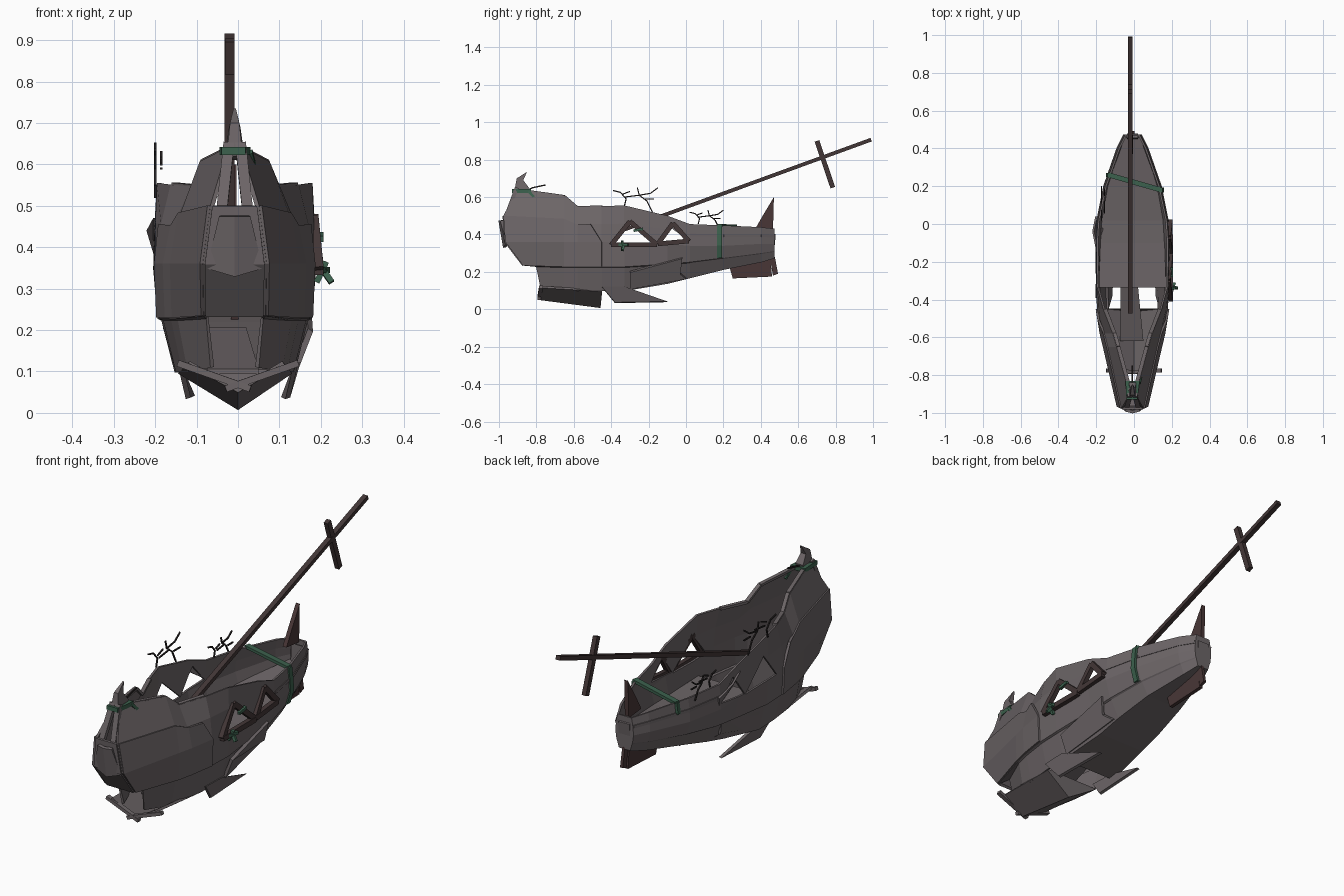
import bpy, bmesh
from mathutils import Vector as V

if "Cube" in bpy.data.objects:
    bpy.data.objects.remove(bpy.data.objects["Cube"])


def mat(name, r, g, b):
    m = bpy.data.materials.new(name)
    m.diffuse_color = (r, g, b, 1)
    m.use_nodes = True
    m.node_tree.nodes["Principled BSDF"].inputs["Base Color"].default_value = m.diffuse_color
    return m


GREY = mat("weathered_grey", .15, .13, .135)
BROWN = mat("dark_brown_wood", .055, .037, .037)
RED = mat("rudder_red_brown", .065, .037, .037)
GREEN = mat("green_cloth", .045, .12, .075)
TWIG = mat("black_twig", .022, .018, .018)


def finish(name, bm, m=None, solid=0):
    bmesh.ops.recalc_face_normals(bm, faces=bm.faces)
    me = bpy.data.meshes.new(name)
    bm.to_mesh(me)
    bm.free()
    ob = bpy.data.objects.new(name, me)
    bpy.context.collection.objects.link(ob)
    if m:
        me.materials.append(m)
    if solid:
        md = ob.modifiers.new("thickness", 'SOLIDIFY')
        md.thickness, md.offset = solid, 0
    return ob


def add_prism(bm, pts, d):
    """Closed prism from polygon pts swept by d, centred on the polygon."""
    d = V(d)
    a = [bm.verts.new(V(p) - d / 2) for p in pts]
    b = [bm.verts.new(V(p) + d / 2) for p in pts]
    bm.faces.new(a)
    bm.faces.new(b[::-1])
    for i in range(len(a)):
        j = (i + 1) % len(a)
        bm.faces.new((a[i], a[j], b[j], b[i]))


def add_beam(bm, p, q, w, h=None):
    p, q, h = V(p), V(q), h or w
    t = (q - p).normalized()
    side = t.cross(V((1, 0, 0)) if abs(t.x) < .8 else V((0, 0, 1))).normalized()
    up = side.cross(t)
    ring = [side * a * h / 2 + up * b * w / 2 for a, b in ((-1, -1), (1, -1), (1, 1), (-1, 1))]
    add_prism(bm, [(p + q) / 2 + r for r in ring], q - p)


def plate(name, yz, x, th, m):
    bm = bmesh.new()
    add_prism(bm, [(x, y, z) for y, z in yz], (th, 0, 0))
    return finish(name, bm, m)


def beams(name, paths, w, m, h=None):
    bm = bmesh.new()
    for path in paths:
        for p, q in zip(path, path[1:]):
            add_beam(bm, p, q, w, h)
    return finish(name, bm, m)


def loft(bm, rings, skip=()):
    vs = [[bm.verts.new(p) for p in r] for r in rings]
    for i in range(len(vs) - 1):
        for j in range(len(vs[0]) - 1):
            if (i, j) not in skip:
                bm.faces.new((vs[i][j], vs[i + 1][j], vs[i + 1][j + 1], vs[i][j + 1]))
    return vs


# Hull stations: y, rim x, rim z, belly x, belly z, bottom z
CX = -.008
ST = [(-.90, .012, .64, .072, .36, .11), (-.65, .08, .605, .145, .36, .1),
      (-.58, .10, .545, .162, .36, .1), (-.45, .15, .55, .183, .36, .10),
      (-.33, .183, .555, .188, .36, .10), (-.1, .186, .5, .192, .35, .14),
      (.02, .178, .455, .185, .34, .17), (.2, .14, .448, .15, .34, .215),
      (.4, .07, .438, .08, .35, .255), (.47, .035, .43, .045, .35, .275)]
RAKE = (0, -.075, -.065, .03, .1, .125)


def half(st, s=1, out=0):
    y, gx, gz, mx, mz, kz = st
    rake = RAKE if st is ST[0] else (0,) * 6
    c, k = (.97, .75) if y < -.3 else (.88, .62)
    cz = (mz + kz) / 2
    prof = ((gx, gz), (.3 * gx + .7 * mx, (gz + mz) / 2), (mx, mz),
            (c * mx, cz), (c * mx * .95, cz - .004), (k * mx, kz))
    return [V((CX + s * (x + out), y + r, z)) for (x, z), r in zip(prof, rake)]


def station(y):
    for a, b in zip(ST, ST[1:]):
        if a[0] <= y <= b[0]:
            t = (y - a[0]) / (b[0] - a[0])
            return tuple(p + (q - p) * t for p, q in zip(a, b))


# Main hull shell, stepped at the waist, bottom missing under the bow
bm = bmesh.new()
vs = loft(bm, [half(s) + half(s, -1)[::-1] for s in ST], skip={(i, 5) for i in range(4)})
bm.faces.new(vs[-1])
hull = finish("hull_shell", bm, GREY, .01)

# Triangular side openings
TRI = [[(-.4, .345), (-.3, .47), (-.155, .345)], [(-.15, .35), (-.07, .46), (.015, .365)]]
bm = bmesh.new()
for t in TRI:
    add_prism(bm, [(0, y, z) for y, z in t], (.6, 0, 0))
cut = finish("window_cutter", bm)
cut.hide_render = True
cut.display_type = 'WIRE'
md = hull.modifiers.new("openings", 'BOOLEAN')
md.object, md.operation, md.solver = cut, 'DIFFERENCE', 'EXACT'

# Window frames on the right side
beams("window_frames", [[(.196 - .1 * (z - .34), y, z) for y, z in t + t[:1]] for t in TRI],
      .022, BROWN, .025)
beams("frame_ties", [[(.19, -.34, .315), (.213, -.34, .365)], [(.2, -.36, .345), (.215, -.31, .345)],
                     [(.2, -.28, .42), (.2, -.23, .43)], [(.2, -.33, .352), (.226, -.34, .315)]],
      .014, GREEN)

# Overlapping bow armour, rails and lower shards on both sides
for s, tag in ((1, "right"), (-1, "left")):
    bm = bmesh.new()
    rows = [half(st, s, .006)[1:4] for st in ST[:4]]
    rows[3][0].y -= .06
    loft(bm, rows)
    finish("bow_armour_" + tag, bm, GREY, .012)
    beams("rim_rail_" + tag, [[half(st, s, -.006)[0] for st in ST[:4]]], .018, GREY, .012)
    beams("aft_rail_" + tag, [[half(st, s, .002)[1] for st in ST[6:]]], .012, GREY, .014)
    # keel shard
    bm = bmesh.new()
    add_prism(bm, [(s * .14, -.45, .12), (s * .145, -.33, .12), (s * .11, -.1, .04),
                   (s * .12, -.38, .035)], (.012, 0, .004))
    finish("keel_shard_" + tag, bm, GREY)
    # lower plank lying over the hull side
    bm = bmesh.new()
    add_prism(bm, [(s * .175, -.3, .2), (s * .17, -.02, .275), (s * .155, -.03, .19),
                   (s * .12, .0, .165), (s * .14, -.3, .11)], (.012, 0, -.008))
    finish("lower_plank_" + tag, bm, GREY)
    beams("keel_brace_" + tag, [[(s * .145, -.775, .12), (s * -.03, -.785, .058)]], .016, GREY, .02)

# Split plank on the left side
bm = bmesh.new()
add_prism(bm, [(-.2, -.12, .47), (-.216, -.04, .44), (-.2, .04, .4), (-.192, .03, .36),
               (-.2, -.06, .42)], (.01, 0, 0))
finish("split_plank", bm, GREY)

# Broken V keel under the bow, closed at the back, with a loose floor board
bm = bmesh.new()
vs = loft(bm, [[(.11, -.78, .12), (0, -.78, .055), (-.12, -.78, .12)],
               [(.128, -.45, .1), (0, -.46, .012), (-.142, -.45, .1)]])
bm.faces.new(vs[1])
finish("broken_keel", bm, GREY, .012)
bm = bmesh.new()
add_prism(bm, [(-.075, -.62, .1), (.05, -.62, .1), (.02, -.32, .2), (-.07, -.32, .2)], (0, 0, .012))
finish("floor_board", bm, GREY)

# Bow front panel and raised nose plate
bm = bmesh.new()
loft(bm, [half(ST[0], s)[1:4] for s in (1, -1)])
finish("bow_front", bm, GREY, .012)
bm = bmesh.new()
loft(bm, [[(CX + s * .036, -.985, .475), (CX + s * .066, -.955, .35)] if s else
          [(CX, -.995, .475), (CX, -.97, .33)] for s in (-1, 0, 1)])
finish("nose_plate", bm, GREY, .016)

# Stem posts, stem horn and its cloth tie
beams("stem_posts", [[(CX + s * .031, -.965, .49), (CX + s * .014, -.905, .65)] for s in (1, -1)],
      .026, GREY, .02)
bm = bmesh.new()
add_prism(bm, [(0, y, z) for y, z in ((-.92, .62), (-.905, .7), (-.85, .735), (-.87, .69), (-.84, .65),
                                      (-.85, .61))], (.03, 0, 0))
for v in bm.verts:
    v.co.x = CX + v.co.x * max(.2, min(1.3, (.745 - v.co.z) / .06))
finish("stem_horn", bm, GREY)
bm = bmesh.new()
add_prism(bm, [(x, y, .632) for x, y in ((-.04, -.93), (.018, -.93), (.03, -.83), (-.045, -.83))], (0, 0, .02))
add_beam(bm, (.028, -.84, .63), (.04, -.8, .585), .014)
finish("horn_tie", bm, GREEN)

# Sunken sloping deck
bm = bmesh.new()
loft(bm, [[(CX + s * w, y, z) for s in (1, -1)] for y, w, z in
          ((-.335, .178, .26), (-.1, .17, .26), (.02, .165, .265), (.2, .135, .285), (.46, .04, .325))])
finish("deck", bm, GREY, .01)

# Fallen mast and crossbar
beams("mast", [[(-.02, -.47, .375), (-.02, .99, .907)]], .024, BROWN, .02)
beams("crossbar", [[(-.02, .7, .9), (-.02, .785, .65)]], .022, BROWN, .026)

# Stern fin, rudder and end plate
plate("stern_fin", [(.37, .43), (.41, .5), (.47, .6), (.465, .42)], -.014, .02, RED)
plate("rudder", [(.23, .235), (.45, .285), (.46, .175), (.25, .165)], -.008, .018, RED)
plate("rudder_tip", [(.45, .27), (.475, .28), (.492, .19), (.465, .18)], -.004, .014, RED)
plate("stern_plate", [(.455, .41), (.48, .4), (.472, .32), (.45, .33)], -.008, .06, GREY)

# Green cloth strap over the stern
r = half(station(.18), 1, .008)[:4]
l = half(station(.26), -1, .008)[:2]
bm = bmesh.new()
for p, q in zip(r, r[1:]):
    n = V((0, .013, 0))
    add_prism(bm, [p - n, p + n, q + n, q - n], (.012, 0, 0))
add_beam(bm, r[0], l[0], .014, .026)
add_beam(bm, l[0], l[1], .012, .02)
finish("cloth_strap", bm, GREEN)


# Bare twigs growing on the left rim and the bow
def twig(name, x, y, z, k):
    shapes = [[(.06, 0), (.07, .04), (.04, .075), (0, .085)], [(.05, .065), (.09, .08)],
              [(.21, -.03), (.18, .03), (.14, .06), (.13, .1)], [(.06, .05), (.14, .06)],
              [(.14, .06), (.2, .07), (.24, .1)], [(.17, .04), (.22, .04)]]
    beams(name, [[(x + (.015 if i % 2 else 0), y + a * k, z + b * k) for a, b in p]
                 for i, p in enumerate(shapes)], .006, TWIG)


twig("twigs_fore", -.2, -.39, .55, 1)
twig("twigs_aft", -.172, .02, .455, .75)
beams("twig_bow", [[(-.01, -.88, .62), (-.01, -.82, .65), (-.01, -.75, .665)]], .007, TWIG)
